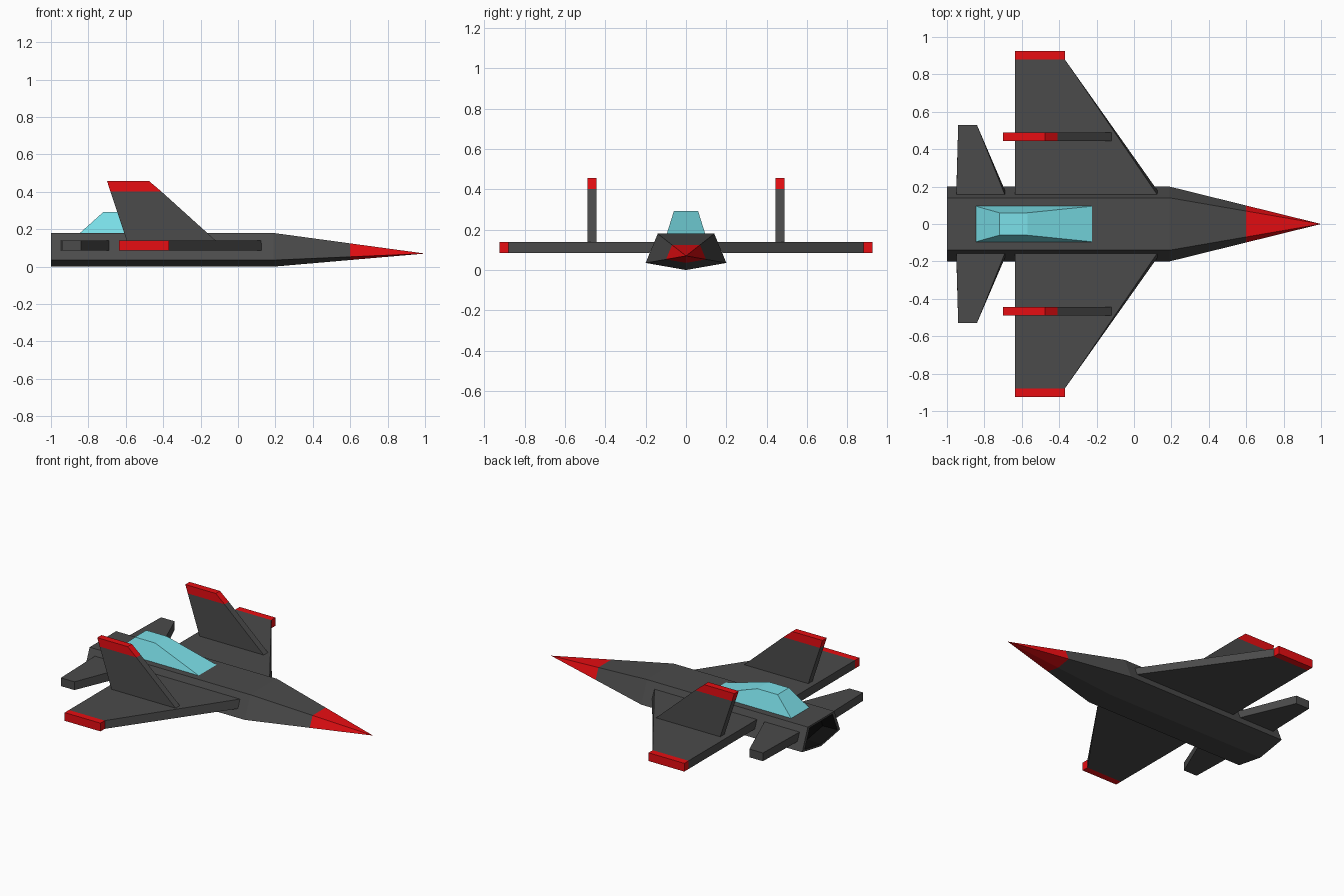
import bpy, bmesh

if "Cube" in bpy.data.objects:
    bpy.data.objects.remove(bpy.data.objects["Cube"])


def material(name, r, g, b):
    m = bpy.data.materials.new(name)
    m.diffuse_color = (r, g, b, 1)
    m.use_nodes = True
    m.node_tree.nodes["Principled BSDF"].inputs["Base Color"].default_value = m.diffuse_color
    return m


DARK = material("dark_grey", 0.07, 0.07, 0.07)
RED = material("red_trim", 0.8, 0.004, 0.006)
GLASS = material("teal_glass", 0.2, 0.75, 0.82)
BLACK = material("black_exhaust", 0.005, 0.005, 0.005)


def loft(name, rings, mats, mirror=False):
    """Skin a stack of rings; mats = one per band, end caps take the end bands' materials."""
    bm = bmesh.new()
    slots = list(dict.fromkeys(mats))
    loops = [[bm.verts.new(p) for p in ring] for ring in rings]
    n = len(rings[0])
    for a, b, m in zip(loops, loops[1:], mats):
        for i in range(n):
            j = (i + 1) % n
            bm.faces.new((a[i], a[j], b[j], b[i])).material_index = slots.index(m)
    bm.faces.new(loops[0][::-1]).material_index = slots.index(mats[0])
    bm.faces.new(loops[-1]).material_index = slots.index(mats[-1])
    bmesh.ops.remove_doubles(bm, verts=bm.verts[:], dist=1e-5)
    bmesh.ops.recalc_face_normals(bm, faces=bm.faces[:])
    me = bpy.data.meshes.new(name)
    bm.to_mesh(me)
    bm.free()
    for m in slots:
        me.materials.append(m)
    ob = bpy.data.objects.new(name, me)
    bpy.context.collection.objects.link(ob)
    if mirror:
        mod = ob.modifiers.new("mirror", 'MIRROR')
        mod.use_axis = (False, True, False)
    return ob


# fuselage: pentagon section, hollow exhaust at the tail, tapering to a red nose
SECTION = [(-0.14, 0.18), (0.14, 0.18), (0.2, 0.035), (0, 0), (-0.2, 0.035)]


def section(x, scale, zc):
    return [(x, y * scale, zc + (z - zc) * scale) for y, z in SECTION]


shoulder, tip, tip_z = 0.19, 1.0, 0.07
red_scale = (tip - 0.6) / (tip - shoulder)
loft("fuselage",
     [section(-0.9, 0.8, 0.095), section(-1, 0.86, 0.095), section(-1, 1, tip_z),
      section(shoulder, 1, tip_z), section(0.6, red_scale, tip_z), section(tip, 0, tip_z)],
     [BLACK, DARK, DARK, DARK, RED])

# wings and tailplanes: flat slabs whose roots follow the sloping hull side
Z0, Z1 = 0.085, 0.14


def slab(x0, x1, y_low, y_high):
    return [(x0, y_low, Z0), (x1, y_low, Z0), (x1, y_high, Z1), (x0, y_high, Z1)]


loft("wings",
     [slab(-0.635, 0.125, 0.18, 0.155), slab(-0.635, -0.37, 0.88, 0.88),
      slab(-0.635, -0.37, 0.925, 0.925)], [DARK, RED], mirror=True)
loft("tailplanes",
     [slab(-0.95, -0.69, 0.18, 0.155), slab(-0.94, -0.84, 0.53, 0.53)],
     [DARK], mirror=True)


# upright fins standing on the wings, and the canopy
def level(x0, x1, y0, y1, z):
    return [(x0, y0, z), (x1, y0, z), (x1, y1, z), (x0, y1, z)]


loft("tail_fins",
     [level(-0.595, -0.12, 0.443, 0.488, Z1), level(-0.682, -0.41, 0.443, 0.488, 0.402),
      level(-0.7, -0.475, 0.443, 0.488, 0.457)], [DARK, RED], mirror=True)
loft("canopy",
     [level(-0.845, -0.225, -0.095, 0.095, 0.18),
      level(-0.72, -0.57, -0.06, 0.06, 0.292)], [GLASS])
